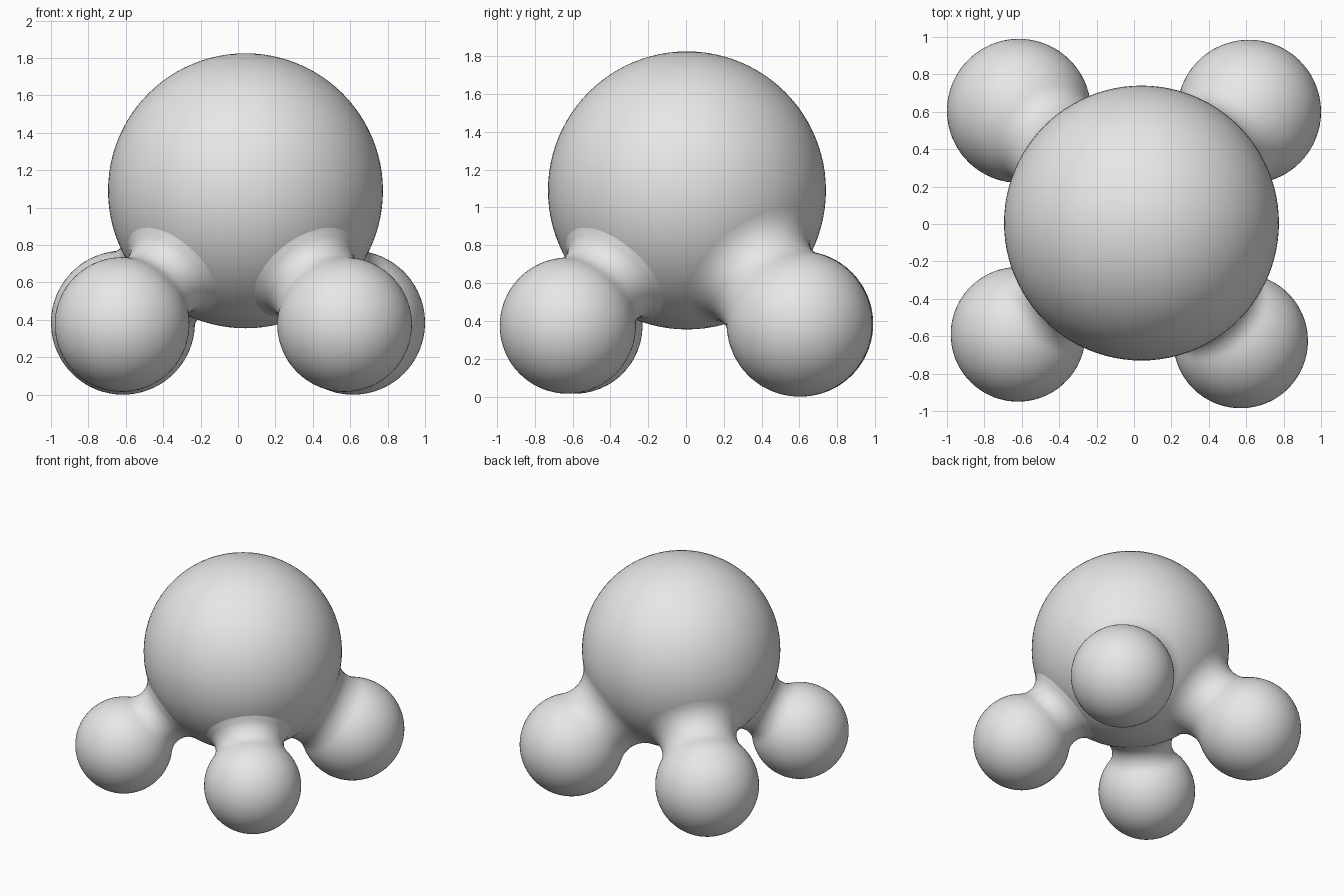
import bpy
import bmesh
import math
from mathutils import Vector

if "Cube" in bpy.data.objects:
    bpy.data.objects.remove(bpy.data.objects["Cube"])

BODY_C = Vector((0.04, 0.005, 1.09))
BODY_R = 0.735

grey = bpy.data.materials.new("light_grey")
grey.diffuse_color = (0.8, 0.8, 0.8, 1)
grey.use_nodes = True
grey.node_tree.nodes["Principled BSDF"].inputs["Base Color"].default_value = grey.diffuse_color

# name, centre, radius, blend radius of the neck, creased collar or smooth neck
LEGS = [
    ("front_left_leg", (-0.62, -0.59, 0.375), 0.36, 0.14, True),
    ("front_right_leg", (0.57, -0.625, 0.375), 0.36, 0.14, True),
    ("back_left_leg", (-0.615, 0.605, 0.385), 0.385, 0.20, False),
    ("back_right_leg", (0.615, 0.60, 0.385), 0.385, 0.20, False),
]


def lathe(name, profile, centre, axis, segments=64):
    """Revolve (along, radius) points about an axis; the first point is the pole."""
    turn = axis.to_track_quat('Z', 'Y')
    bm = bmesh.new()
    pole = bm.verts.new(centre + turn @ Vector((0, 0, profile[0][0])))
    rings = []
    for t, rad in profile[1:]:
        rings.append([bm.verts.new(centre + turn @ Vector((
            rad * math.cos(2 * math.pi * k / segments),
            rad * math.sin(2 * math.pi * k / segments), t)))
            for k in range(segments)])
    for k in range(segments):
        n = (k + 1) % segments
        bm.faces.new((pole, rings[0][n], rings[0][k]))
        for a, b in zip(rings, rings[1:]):
            bm.faces.new((a[k], a[n], b[n], b[k]))
    return finish(name, bm)


def finish(name, bm):
    mesh = bpy.data.meshes.new(name)
    bm.to_mesh(mesh)
    bm.free()
    mesh.materials.append(grey)
    ob = bpy.data.objects.new(name, mesh)
    bpy.context.collection.objects.link(ob)
    bpy.ops.object.select_all(action='DESELECT')
    ob.select_set(True)
    bpy.context.view_layer.objects.active = ob
    bpy.ops.object.shade_smooth_by_angle(angle=math.radians(30))
    return ob


# Legs: a ball whose neck flares into the body along a tangent arc
openings = []
for name, centre, r, f, collar in LEGS:
    centre = Vector(centre)
    axis = BODY_C - centre
    d = axis.length
    tc = ((r + f) ** 2 - (BODY_R + f) ** 2 + d * d) / (2 * d)
    h = math.sqrt((r + f) ** 2 - tc * tc)
    contact = math.atan2(h, tc)
    profile = [(-r, 0)]
    for i in range(1, 29):
        ang = math.pi + (contact - math.pi) * i / 28
        profile.append((r * math.cos(ang), r * math.sin(ang)))
    a0, a1 = math.atan2(-h, -tc), math.atan2(-h, d - tc)
    steps = 12
    for i in range(1, (9 if collar else steps) + 1):
        ang = a0 + (a1 - a0) * i / steps
        profile.append((tc + f * math.cos(ang), h + f * math.sin(ang)))
    spread = math.atan2(h, d - tc)
    if collar:
        # Straight bevel ending in a crease against the body
        spread *= 0.95
        profile.append((d - BODY_R * math.cos(spread), BODY_R * math.sin(spread)))
    lathe(name, profile, centre, axis)
    openings.append((-axis.normalized(), spread))

# Body: large ball, left open where the necks join
bm = bmesh.new()
bmesh.ops.create_uvsphere(bm, u_segments=96, v_segments=48, radius=BODY_R)
hidden = [fc for fc in bm.faces if any(
    all(v.co.angle(direction) < spread - 0.03 for v in fc.verts)
    for direction, spread in openings)]
bmesh.ops.delete(bm, geom=hidden, context='FACES')
bmesh.ops.translate(bm, verts=bm.verts, vec=BODY_C)
finish("body", bm)
